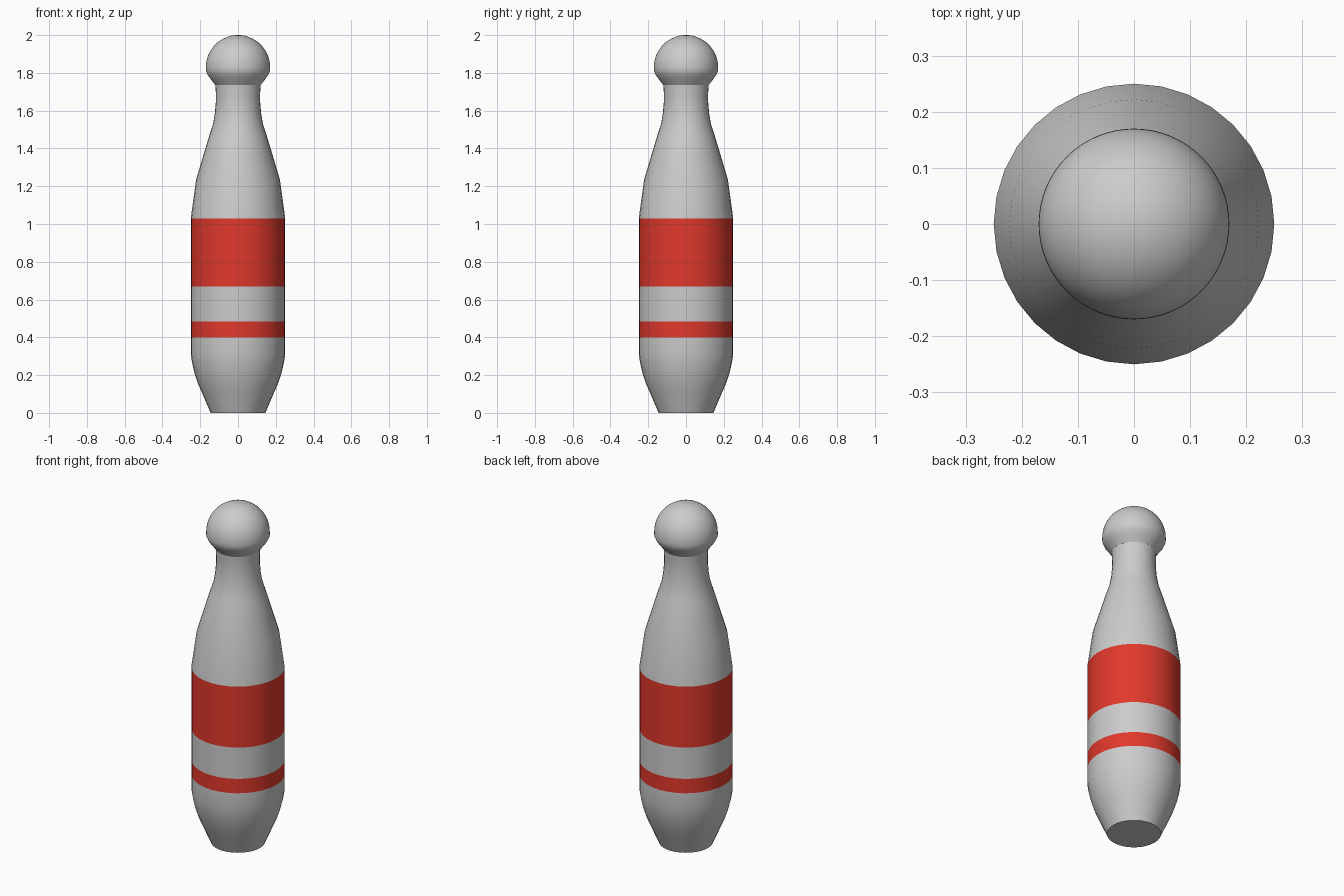
import bpy, bmesh, math

if "Cube" in bpy.data.objects:
    bpy.data.objects.remove(bpy.data.objects["Cube"])

red = bpy.data.materials.new("red_stripe")
red.diffuse_color = (0.75, 0.04, 0.025, 1)
red.use_nodes = True
red.node_tree.nodes["Principled BSDF"].inputs["Base Color"].default_value = red.diffuse_color


def lathe(name, profile, sides=32, material=None):
    """Spin a (radius, z) profile about z; radius 0 makes a pole."""
    bm = bmesh.new()
    rings = []
    for r, z in profile:
        n = 1 if r == 0 else sides
        rings.append([bm.verts.new((r * math.cos(2 * math.pi * i / sides),
                                    r * math.sin(2 * math.pi * i / sides), z))
                      for i in range(n)])
    for a, b in zip(rings, rings[1:]):
        for i in range(sides):
            j = (i + 1) % sides
            if len(a) == 1:
                bm.faces.new((a[0], b[j], b[i]))
            elif len(b) == 1:
                bm.faces.new((a[i], a[j], b[0]))
            else:
                bm.faces.new((a[i], a[j], b[j], b[i]))
    mesh = bpy.data.meshes.new(name)
    bm.to_mesh(mesh)
    bm.free()
    if material:
        mesh.materials.append(material)
    obj = bpy.data.objects.new(name, mesh)
    bpy.context.collection.objects.link(obj)
    bpy.ops.object.select_all(action='DESELECT')
    obj.select_set(True)
    bpy.context.view_layer.objects.active = obj
    bpy.ops.object.shade_smooth_by_angle(angle=math.radians(45))
    return obj


R = 0.25

# Tapered foot and lower body
lathe("lower_body", [(0, 0), (0.145, 0), (0.19, 0.105), (0.212, 0.155),
                     (0.23, 0.21), (0.242, 0.26), (R, 0.31), (R, 0.40)])

# Painted stripes and the plain band between them
lathe("narrow_stripe", [(R, 0.40), (R, 0.485)], material=red)
lathe("middle_band", [(R, 0.485), (R, 0.67)])
lathe("wide_stripe", [(R, 0.67), (R, 1.03)], material=red)

# Shoulder narrowing into the neck
lathe("shoulder_and_neck", [(R, 1.03), (0.222, 1.235), (0.15, 1.475),
                            (0.132, 1.53), (0.122, 1.59), (0.117, 1.65),
                            (0.117, 1.69), (0.12, 1.735)])

# Round head with a conical underside
HR, HZ = 0.17, 1.83
dome = [(HR * math.cos(t), HZ + HR * math.sin(t))
        for t in (math.pi / 2 * k / 16 for k in range(16))]
lathe("head", [(0.12, 1.735), (0.145, 1.768), (0.161, 1.79), (0.17, 1.812)]
      + dome + [(0, 2.0)], sides=64)
